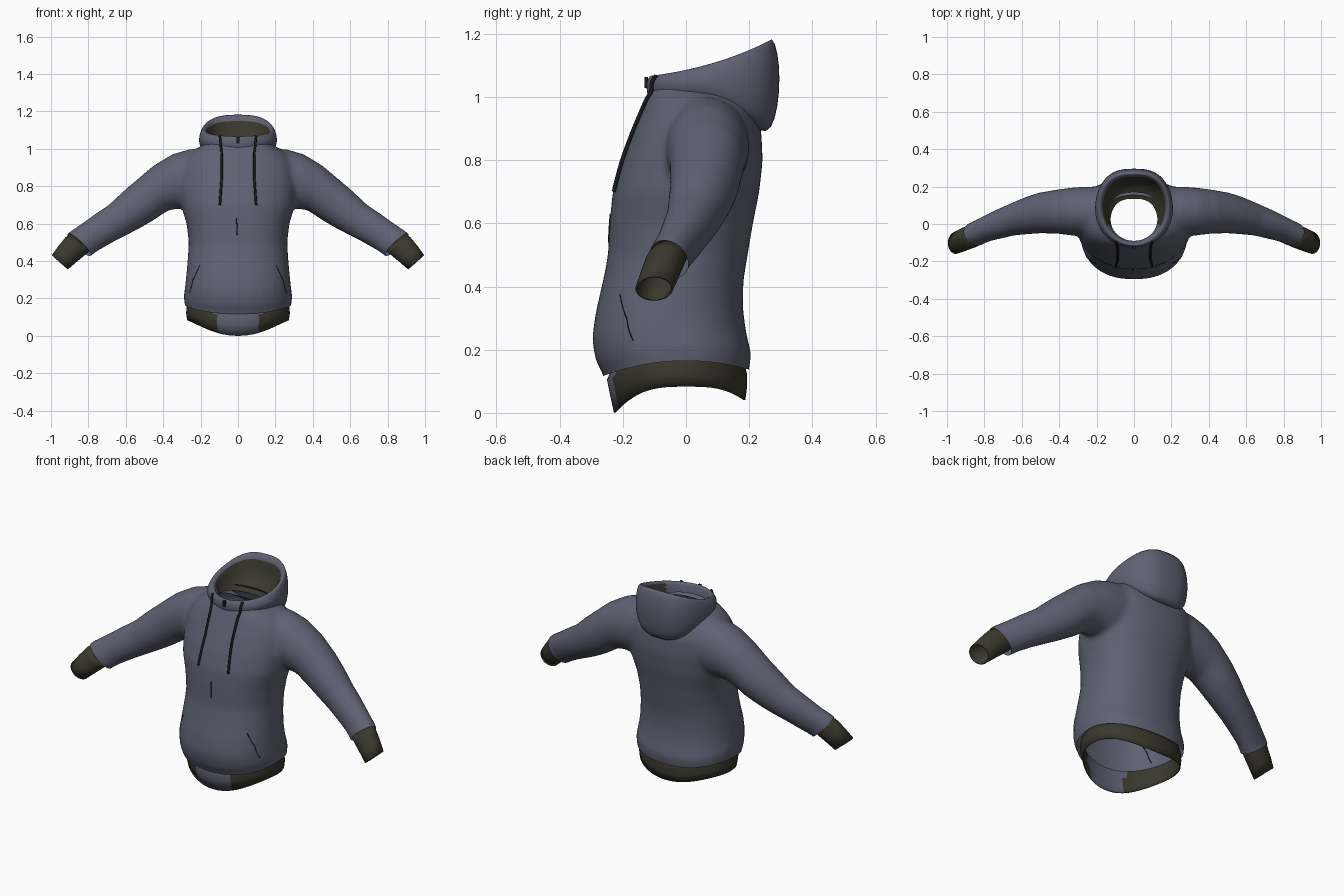
import bpy, bmesh, math
from mathutils import Vector
from mathutils.bvhtree import BVHTree

if "Cube" in bpy.data.objects:
    bpy.data.objects.remove(bpy.data.objects["Cube"])

N = 64


def material(name, rgb):
    m = bpy.data.materials.new(name)
    m.diffuse_color = (*rgb, 1)
    m.use_nodes = True
    m.node_tree.nodes["Principled BSDF"].inputs["Base Color"].default_value = m.diffuse_color
    return m


FABRIC = material("slate fabric", (0.115, 0.121, 0.172))
RIB = material("olive rib", (0.042, 0.040, 0.026))
CORD = material("black cord", (0.010, 0.010, 0.010))


def add_object(name, bm, *mats):
    me = bpy.data.meshes.new(name)
    bm.to_mesh(me)
    bm.free()
    for p in me.polygons:
        p.use_smooth = True
    for m in mats:
        me.materials.append(m)
    ob = bpy.data.objects.new(name, me)
    bpy.context.collection.objects.link(ob)
    return ob


def loft(bm, rings, caps=False):
    """Skin closed rings of points; returns one list of faces per strip."""
    vs = [[bm.verts.new(p) for p in r] for r in rings]
    n = len(vs[0])
    strips = [[bm.faces.new((a[i], a[(i + 1) % n], b[(i + 1) % n], b[i])) for i in range(n)]
              for a, b in zip(vs, vs[1:])]
    if caps:
        bm.faces.new(vs[0][::-1])
        bm.faces.new(vs[-1])
    return strips


def power(v, p):
    return math.copysign(abs(v) ** p, v)


def body_ring(z, hw, yf, yb, p=0.88):
    """Horizontal rounded cross-section of the torso."""
    pts = []
    for i in range(N):
        a = 2 * math.pi * i / N
        pts.append(Vector((hw * power(math.cos(a), p),
                           (yf + yb) / 2 + (yb - yf) / 2 * power(math.sin(a), p), z)))
    return pts


def sleeve_ring(s, xt, zt, xb, zb, yf, yb, n=40):
    """Slanted oval between a top and a bottom point of the sleeve outline."""
    c = Vector(((xt + xb) / 2, (yf + yb) / 2, (zt + zb) / 2))
    u = Vector(((xt - xb) / 2, 0, (zt - zb) / 2))
    v = Vector((0, (yb - yf) / 2, 0))
    pts = [c + u * math.cos(2 * math.pi * i / n) + v * math.sin(2 * math.pi * i / n) for i in range(n)]
    return [Vector((s * p.x, p.y, p.z)) for p in pts]


# Torso and sleeves: closed lofts fused into one soft cloth surface
TORSO = [(0.11, .275, -.25, .19), (0.17, .285, -.262, .20), (0.21, .290, -.285, .207),
         (0.27, .282, -.298, .19), (0.34, .275, -.285, .18), (0.42, .268, -.262, .182),
         (0.50, .263, -.247, .195), (0.60, .275, -.242, .212), (0.70, .305, -.232, .232),
         (0.80, .315, -.203, .243), (0.90, .305, -.165, .238), (0.96, .275, -.14, .215),
         (1.00, .225, -.125, .185), (1.03, .165, -.11, .15), (1.07, .15, -.105, .14)]
SLEEVE = [(.17, 1.0, .20, .70, -.06, .20), (.26, .998, .26, .68, -.065, .20),
          (.35, .972, .31, .68, -.062, .195), (.45, .912, .37, .672, -.052, .185),
          (.55, .828, .46, .612, -.05, .168), (.62, .768, .53, .572, -.056, .145),
          (.69, .702, .60, .535, -.062, .115), (.76, .655, .665, .502, -.078, .085),
          (.83, .605, .735, .462, -.094, .05), (.905, .555, .79, .425, -.122, .015),
          (.94, .515, .825, .385, -.14, 0)]
bm = bmesh.new()
loft(bm, [body_ring(*r) for r in TORSO], caps=True)
for s in (1, -1):
    loft(bm, [sleeve_ring(s, *r) for r in SLEEVE], caps=True)
bmesh.ops.recalc_face_normals(bm, faces=bm.faces)
draft = add_object("draft_body", bm)
rm = draft.modifiers.new("fuse", 'REMESH')
rm.mode = 'VOXEL'
rm.voxel_size = 0.012
sm = draft.modifiers.new("soften", 'SMOOTH')
sm.factor = 0.5
sm.iterations = 14
dg = bpy.context.evaluated_depsgraph_get()
fused = bpy.data.meshes.new_from_object(draft.evaluated_get(dg))
bpy.data.objects.remove(draft)

bm = bmesh.new()
bm.from_mesh(fused)
# Open the hem, the neck and both wrists
cuts = [((0, 0, .165), (0, 0, -1)), ((0, 0, 1.03), (0, 0, 1))]
cuts += [((s * .85, -.053, .487), (s * .65, -.3, -.69)) for s in (1, -1)]
for co, no in cuts:
    bmesh.ops.bisect_plane(bm, geom=bm.verts[:] + bm.edges[:] + bm.faces[:],
                           plane_co=co, plane_no=no, clear_outer=True)
# The hem dips at the front and the back
for v in bm.verts:
    k = max(0, min(1, (0.42 - v.co.z) / 0.25))
    v.co.z -= 0.7 * v.co.y ** 2 * k
body_tree = BVHTree.FromBMesh(bm)
add_object("torso_and_sleeves", bm, FABRIC)


# Ribbed hem band with a plain front panel
def band_ring(z, hw, yf, yb, front_dip, back_dip):
    pts = body_ring(z, hw, yf, yb, 0.95)
    for p in pts:
        p.z -= front_dip * (p.y / yf) ** 3 if p.y < 0 else back_dip * (p.y / yb) ** 3
    return pts


bm = bmesh.new()
loft(bm, [band_ring(.185, .268, -.235, .185, .045, .03),
          band_ring(.155, .276, -.25, .193, .05, .032),
          band_ring(.12, .277, -.24, .193, .065, .038),
          band_ring(.083, .272, -.228, .188, .083, .043)])
for f in bm.faces:
    c = f.calc_center_median()
    f.material_index = 1 if abs(c.x) < 0.122 and c.y < 0 else 0
bmesh.ops.recalc_face_normals(bm, faces=bm.faces)
hem = add_object("hem_band", bm, RIB, FABRIC)
hem.modifiers.new("thickness", 'SOLIDIFY').thickness = 0.006

# Ribbed cuffs
CUFF = [(.89, .548, .79, .455, -.115, .005), (.922, .527, .812, .437, -.128, -.003),
        (.962, .478, .862, .396, -.145, -.022), (.995, .432, .91, .355, -.16, -.042)]
for s, side in ((1, "left"), (-1, "right")):
    bm = bmesh.new()
    loft(bm, [sleeve_ring(s, *r) for r in CUFF])
    bmesh.ops.recalc_face_normals(bm, faces=bm.faces)
    cuff = add_object(side + "_cuff", bm, RIB)
    cuff.modifiers.new("thickness", 'SOLIDIFY').thickness = 0.006


# Fallen hood: outer shell up to the rim, then lining down to the neck hole
def hood_ring(front, side, back, n=56):
    pts = []
    for i in range(n):
        t = 2 * math.pi * i / n
        c, s = -math.cos(t), math.sin(t)
        blend = lambda f, m, b: f * c * (c - 1) / 2 + m * (1 - c * c) + b * c * (c + 1) / 2
        x = side[0] * power(s, 0.72 if c > 0 else 1)
        pts.append(Vector((x, blend(front[0], side[1], back[0]), blend(front[1], side[2], back[1]))))
    return pts


HOOD = [((-.105, .985), (.175, .03, .995), (.17, .95)),
        ((-.12, 1.0), (.197, .05, 1.01), (.235, .882)),
        ((-.125, 1.02), (.207, .07, 1.03), (.272, .895)),
        ((-.125, 1.035), (.209, .08, 1.05), (.292, .97)),
        ((-.124, 1.048), (.206, .09, 1.075), (.298, 1.06)),
        ((-.119, 1.06), (.197, .09, 1.1), (.292, 1.14)),
        ((-.112, 1.07), (.185, .09, 1.114), (.272, 1.2)),
        ((-.102, 1.062), (.168, .09, 1.098), (.252, 1.155)),
        ((-.097, 1.045), (.155, .075, 1.07), (.238, 1.07)),
        ((-.092, 1.03), (.14, .05, 1.04), (.19, 1.015)),
        ((-.09, 1.015), (.125, .022, 1.02), (.135, 1.0))]
bm = bmesh.new()
strips = loft(bm, [hood_ring(*r) for r in HOOD])
for strip in strips[7:]:
    for f in strip:
        f.material_index = 1 if f.calc_center_median().y > -0.01 else 0
bmesh.ops.recalc_face_normals(bm, faces=bm.faces)
hood_tree = BVHTree.FromBMesh(bm)
hood = add_object("hood", bm, FABRIC, RIB)
hood.modifiers.new("smooth", 'SUBSURF').levels = 1
hood.modifiers["smooth"].render_levels = 1


# Cords laid on the front of the cloth
def front_cord(name, points, radius, lift, steps=10):
    cu = bpy.data.curves.new(name, 'CURVE')
    cu.dimensions = '3D'
    cu.bevel_depth = radius
    cu.bevel_resolution = 2
    cu.use_fill_caps = True
    path = []
    for (x0, z0), (x1, z1) in zip(points, points[1:]):
        for i in range(steps + 1):
            x, z = x0 + (x1 - x0) * i / steps, z0 + (z1 - z0) * i / steps
            hits = [t.ray_cast(Vector((x, -1, z)), Vector((0, 1, 0)))[0] for t in (body_tree, hood_tree)]
            ys = [h.y for h in hits if h]
            if ys:
                path.append((x, min(ys) - lift, z))
    sp = cu.splines.new('POLY')
    sp.points.add(len(path) - 1)
    for p, co in zip(sp.points, path):
        p.co = (*co, 1)
    cu.materials.append(CORD)
    ob = bpy.data.objects.new(name, cu)
    bpy.context.collection.objects.link(ob)


for s, side in ((1, "left"), (-1, "right")):
    front_cord(side + "_drawstring",
               [(s * .097, 1.068), (s * .088, .98), (s * .086, .86), (s * .097, .70)], .0065, .006)
    front_cord(side + "_pocket_slit", [(s * .205, .375), (s * .24, .30), (s * .258, .23)], .002, 0)
front_cord("front_slit", [(-.008, .63), (-.004, .54)], .003, 0)

# Zip pull at the collar
bm = bmesh.new()
bmesh.ops.create_cube(bm, size=1)
for v in bm.verts:
    v.co = Vector((v.co.x * .014, v.co.y * .01 - .126, v.co.z * .034 + 1.046))
pull = add_object("zip_pull", bm, CORD)
for p in pull.data.polygons:
    p.use_smooth = False
